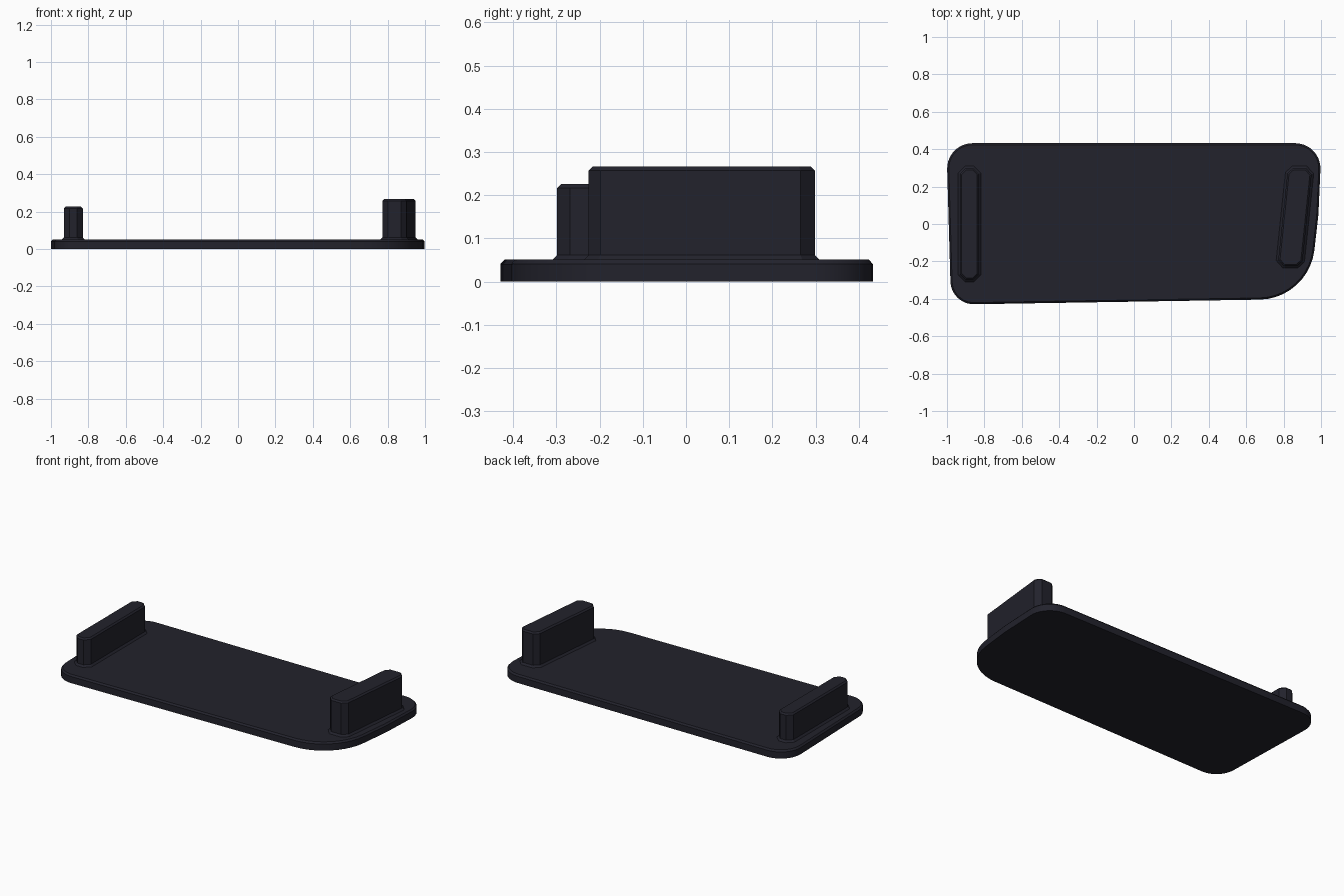
import bpy, bmesh, math
from mathutils import Vector

if "Cube" in bpy.data.objects:
    bpy.data.objects.remove(bpy.data.objects["Cube"], do_unlink=True)

dark = bpy.data.materials.new("dark_slate")
dark.use_nodes = True
COLOUR = (0.016, 0.016, 0.025, 1)
dark.diffuse_color = COLOUR
dark.node_tree.nodes["Principled BSDF"].inputs["Base Color"].default_value = COLOUR


def rounded(corners, segments):
    """Counter-clockwise outline from (x, y, radius) corners; one segment gives a chamfer."""
    loop = []
    for i, (x, y, r) in enumerate(corners):
        p = Vector((x, y))
        a = (Vector(corners[i - 1][:2]) - p).normalized()
        b = (Vector(corners[(i + 1) % len(corners)][:2]) - p).normalized()
        half = a.angle(b) / 2
        centre = p + (a + b).normalized() * r / math.sin(half)
        reach = r / math.tan(half)
        start, end = p + a * reach - centre, p + b * reach - centre
        sweep = math.pi - 2 * half
        for k in range(segments + 1):
            t = k / segments
            loop.append(centre + (start * math.sin((1 - t) * sweep)
                                  + end * math.sin(t * sweep)) / math.sin(sweep))
    return loop


def offset(loop, d):
    """Move every outline edge outward by d."""
    result = []
    for i, p in enumerate(loop):
        e = (p - loop[i - 1]).normalized()
        f = (loop[(i + 1) % len(loop)] - p).normalized()
        n, m = Vector((e.y, -e.x)), Vector((f.y, -f.x))
        result.append(p + (n + m) * d / (1 + n.dot(m)))
    return result


def loft(name, loop, levels):
    """Stack offset copies of an outline at (z, offset) levels and skin them."""
    bm = bmesh.new()
    rings = [[bm.verts.new((p.x, p.y, z)) for p in offset(loop, d)] for z, d in levels]
    for low, high in zip(rings, rings[1:]):
        for i in range(len(loop)):
            j = (i + 1) % len(loop)
            bm.faces.new((low[i], low[j], high[j], high[i]))
    bm.faces.new(rings[0][::-1])
    bm.faces.new(rings[-1])
    mesh = bpy.data.meshes.new(name)
    bm.to_mesh(mesh)
    bm.free()
    mesh.materials.append(dark)
    obj = bpy.data.objects.new(name, mesh)
    bpy.context.collection.objects.link(obj)
    bpy.ops.object.select_all(action="DESELECT")
    obj.select_set(True)
    bpy.context.view_layer.objects.active = obj
    bpy.ops.object.shade_smooth_by_angle(angle=math.radians(25))
    return obj


def tab(name, front, back, half_width, height):
    """Upright chamfered tab with a small flared foot, between two end centres."""
    (x0, y0), (x1, y1) = front, back
    w, r = half_width, 0.07
    corners = [(x0 - w, y0, r), (x0 + w, y0, r), (x1 + w, y1, r), (x1 - w, y1, r)]
    # the radius is limited so that the cut reaches about 0.03 along each side
    outline = rounded([(x, y, 0.03) for x, y, _ in corners], 1)
    loft(name, outline, [(0.04, 0.011), (0.051, 0.011), (0.062, 0),
                         (height - 0.009, 0), (height, -0.009)])


# Base plate with one broad corner
plate = rounded([(-1.003, 0.432, 0.135), (-0.978, -0.431, 0.125), (0.935, -0.4, 0.3),
                 (0.986, 0.05, 0.6), (1.003, 0.432, 0.135)], 10)
loft("base_plate", plate, [(0, 0), (0.041, 0), (0.051, -0.009)])

# Upright end tabs
tab("right_tab", (-0.88, -0.298), (-0.88, 0.298), 0.05, 0.226)
tab("left_tab", (0.833, -0.225), (0.888, 0.298), 0.065, 0.266)
